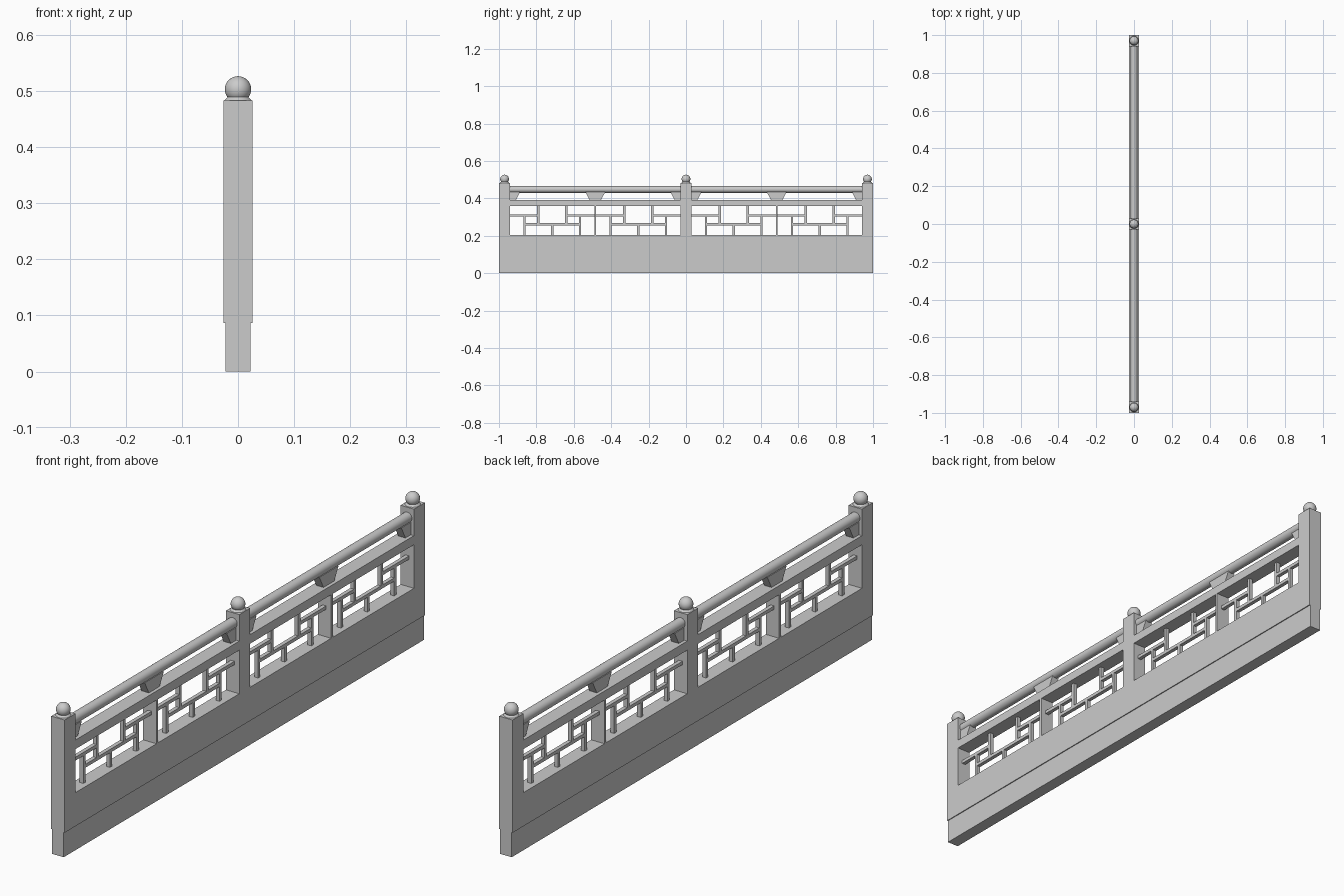
import bpy, bmesh, math
from mathutils import Matrix, Vector

if "Cube" in bpy.data.objects:
    bpy.data.objects.remove(bpy.data.objects["Cube"], do_unlink=True)

stone = bpy.data.materials.new("grey_stone")
stone.use_nodes = True
GREY = (0.6, 0.6, 0.6, 1)
stone.diffuse_color = GREY
stone.node_tree.nodes["Principled BSDF"].inputs["Base Color"].default_value = GREY

HALF = 0.026                       # half thickness of the frame
POSTS = (-0.97, 0, 0.97)
BAYS = (-0.485, 0.485)
BAY_HALF = 0.455
SILL, BEAM_LOW, BEAM_TOP, POST_TOP = 0.205, 0.358, 0.39, 0.483


def finish(name, bm, smooth=False):
    bmesh.ops.recalc_face_normals(bm, faces=bm.faces[:])
    mesh = bpy.data.meshes.new(name)
    bm.to_mesh(mesh)
    bm.free()
    mesh.materials.append(stone)
    obj = bpy.data.objects.new(name, mesh)
    bpy.context.collection.objects.link(obj)
    if smooth:
        bpy.ops.object.select_all(action="DESELECT")
        obj.select_set(True)
        bpy.context.view_layer.objects.active = obj
        bpy.ops.object.shade_smooth_by_angle(angle=math.radians(35))
    return obj


def add_box(bm, half_x, y0, y1, z0, z1):
    m = Matrix.Translation((0, (y0 + y1) / 2, (z0 + z1) / 2))
    m = m @ Matrix.Diagonal((2 * half_x, y1 - y0, z1 - z0, 1))
    bmesh.ops.create_cube(bm, size=1, matrix=m)


def add_prism(bm, profile, half_x):
    face = bm.faces.new([bm.verts.new((-half_x, y, z)) for y, z in profile])
    ext = bmesh.ops.extrude_face_region(bm, geom=[face])["geom"]
    verts = [g for g in ext if isinstance(g, bmesh.types.BMVert)]
    bmesh.ops.translate(bm, verts=verts, vec=Vector((2 * half_x, 0, 0)))


# Base plinth, slightly thinner than the frame
bm = bmesh.new()
add_box(bm, 0.0225, -1, 1, 0, 0.087)
finish("base_plinth", bm)

# One-piece frame: sill, posts, mullions and beam as solid cells of a grid
ys = [-1, -0.94, -0.49, -0.48, -0.03, 0.03, 0.48, 0.49, 0.94, 1]
zs = [0.087, SILL, BEAM_LOW, BEAM_TOP, POST_TOP]
bm = bmesh.new()
for row in range(4):
    for col in range(9):
        if (row in (0, 2) or (row == 1 and col % 2 == 0)
                or (row == 3 and col % 4 == 0)):
            cell = [(ys[col + a], zs[row + b]) for a, b in ((0, 0), (1, 0), (1, 1), (0, 1))]
            bm.faces.new([bm.verts.new((-HALF, y, z)) for y, z in cell])
bmesh.ops.remove_doubles(bm, verts=bm.verts[:], dist=0.0001)
ext = bmesh.ops.extrude_face_region(bm, geom=bm.faces[:])["geom"]
bmesh.ops.translate(bm, verts=[g for g in ext if isinstance(g, bmesh.types.BMVert)],
                    vec=Vector((2 * HALF, 0, 0)))
finish("frame", bm)

# Lattice bars, the same pattern in each of the four windows
T = 0.006
MID, LOW = 0.308, 0.262
INNER, OUTER, EDGE = 0.075, 0.148, 0.2225
bm = bmesh.new()
for bay in BAYS:
    for c in (bay - 0.23, bay + 0.23):
        add_box(bm, 0.007, c - OUTER - T, c + OUTER + T, LOW - T, LOW + T)
        add_box(bm, 0.007, c - T, c + T, SILL, LOW)
        for s in (-1, 1):
            add_box(bm, 0.007, c + s * INNER - T, c + s * INNER + T, LOW, BEAM_LOW)
            add_box(bm, 0.007, c + s * OUTER - T, c + s * OUTER + T, SILL, MID)
            a, b = sorted((c + s * (INNER - T), c + s * (EDGE + 0.005)))
            add_box(bm, 0.007, a, b, MID - T, MID + T)
finish("lattice", bm)

# Brackets between beam and handrail: whole in mid bay, halves at the posts
bm = bmesh.new()
for bay in BAYS:
    add_prism(bm, [(bay - 0.03, BEAM_TOP), (bay + 0.03, BEAM_TOP),
                   (bay + 0.053, 0.434), (bay - 0.053, 0.434)], 0.014)
    for s in (-1, 1):
        e = bay + s * BAY_HALF
        add_prism(bm, [(e, BEAM_TOP), (e - s * 0.03, BEAM_TOP),
                       (e - s * 0.053, 0.434), (e, 0.434)], 0.014)
finish("brackets", bm)

# Round handrails
bm = bmesh.new()
for bay in BAYS:
    m = Matrix.Translation((0, bay, 0.448)) @ Matrix.Rotation(math.pi / 2, 4, "X")
    bmesh.ops.create_cone(bm, cap_ends=True, segments=24, radius1=0.018, radius2=0.018,
                          depth=2 * BAY_HALF, matrix=m)
finish("handrails", bm, smooth=True)

# Ball finials on short flared necks
bm = bmesh.new()
for y in POSTS:
    bmesh.ops.create_uvsphere(bm, u_segments=32, v_segments=16, radius=0.0235,
                              matrix=Matrix.Translation((0, y, 0.503)))
    bmesh.ops.create_cone(bm, cap_ends=True, segments=32, radius1=0.025, radius2=0.017,
                          depth=0.008, matrix=Matrix.Translation((0, y, POST_TOP + 0.004)))
finish("finials", bm, smooth=True)
